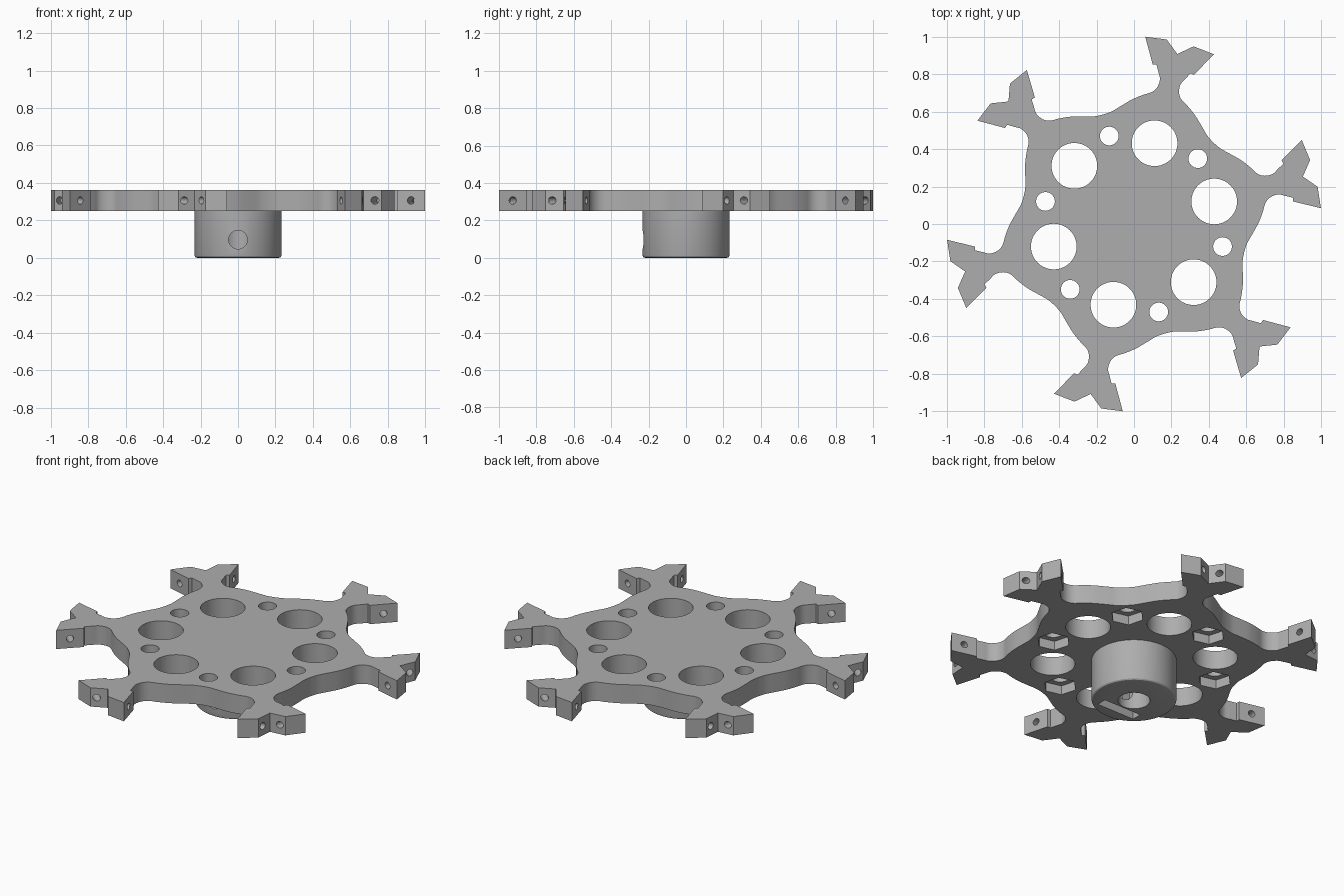
import bpy, bmesh, math
from mathutils import Vector, Matrix

cube = bpy.data.objects.get("Cube")
if cube:
    bpy.data.objects.remove(cube, do_unlink=True)

ARMS = 6
AXIS = math.radians(75.7)      # direction of the first arm
BOTTOM, TOP = 0.25, 0.363      # plate heights

grey = bpy.data.materials.new("grey_plastic")
grey.use_nodes = True
colour = (0.42, 0.42, 0.42, 1)
grey.diffuse_color = colour
grey.node_tree.nodes["Principled BSDF"].inputs["Base Color"].default_value = colour


def make_object(name, bm):
    bmesh.ops.recalc_face_normals(bm, faces=bm.faces)
    mesh = bpy.data.meshes.new(name)
    bm.to_mesh(mesh)
    bm.free()
    mesh.materials.append(grey)
    obj = bpy.data.objects.new(name, mesh)
    bpy.context.collection.objects.link(obj)
    return obj


def prism(name, radius, depth, matrix, sides=48):
    bm = bmesh.new()
    bmesh.ops.create_cone(bm, cap_ends=True, segments=sides, radius1=radius,
                          radius2=radius, depth=depth, matrix=matrix)
    return make_object(name, bm)


def cut(target, cutters):
    for cutter in cutters:
        cutter.hide_render = True
        mod = target.modifiers.new("cut", "BOOLEAN")
        mod.operation = "DIFFERENCE"
        mod.solver = "EXACT"
        mod.object = cutter
    bpy.ops.object.select_all(action="DESELECT")
    bpy.context.view_layer.objects.active = target
    target.select_set(True)
    for mod in list(target.modifiers):
        bpy.ops.object.modifier_apply(modifier=mod.name)
    for cutter in cutters:
        bpy.data.objects.remove(cutter, do_unlink=True)
    bpy.ops.object.shade_smooth_by_angle(angle=math.radians(25))


def smooth_path(points, steps=4):
    # Catmull-Rom curve through the points
    p = [Vector(q) for q in points]
    p = [p[0]] + p + [p[-1]]
    path = []
    for a, b, c, d in zip(p, p[1:], p[2:], p[3:]):
        for i in range(steps):
            t = i / steps
            path.append(0.5 * (2 * b + (c - a) * t + (2 * a - 5 * b + 4 * c - d) * t * t
                               + (3 * b - a - 3 * c + d) * t ** 3))
    return path + [p[-1]]


# Half of one arm: rim curve from mid gap to the neck, then the forked tip
rim = smooth_path([(.526, .304), (.553, .264), (.595, .222), (.644, .172), (.681, .122),
                   (.708, .08), (.742, .059), (.785, .057), (.82, .075), (.855, .094)])
fork = [Vector(q) for q in [(.851, .114), (.984, .189), (.998, .074)]]
half = rim + fork
mirrored = [Vector((p.x, -p.y)) for p in half]
arm = mirrored[1:] + [Vector((.937, 0))] + half[::-1]

# Plate
bm = bmesh.new()
outline = []
for k in range(ARMS):
    turn = Matrix.Rotation(AXIS + k * math.tau / ARMS, 2)
    outline += [turn @ p for p in arm]
face = bm.faces.new([bm.verts.new((p.x, p.y, BOTTOM)) for p in outline])
grown = bmesh.ops.extrude_face_region(bm, geom=[face])["geom"]
bmesh.ops.translate(bm, vec=(0, 0, TOP - BOTTOM),
                    verts=[v for v in grown if isinstance(v, bmesh.types.BMVert)])
plate = make_object("spoked_plate", bm)

# Lightening holes, bolt holes with hexagonal nut pockets, and tip pin holes
mid = (BOTTOM + TOP) / 2
cutters = []
for k in range(ARMS):
    spin = Matrix.Rotation(AXIS + k * math.tau / ARMS, 4, "Z")
    between = spin @ Matrix.Rotation(math.pi / ARMS, 4, "Z")
    cutters.append(prism("large_hole", .122, .4, spin @ Matrix.Translation((.445, 0, mid))))
    bolt = between @ Matrix.Translation((.488, 0, mid))
    cutters.append(prism("bolt_hole", .05, .4, bolt, 32))
    pocket = between @ Matrix.Translation((.488, 0, BOTTOM)) @ Matrix.Rotation(math.pi / 2, 4, "Z")
    cutters.append(prism("nut_pocket", .093, .11, pocket, 6))
    for side in (1, -1):
        direction = Vector((.49, -.87 * side, 0))
        aim = direction.to_track_quat("Z", "Y").to_matrix().to_4x4()
        place = Matrix.Translation((.946, .1 * side, mid))
        cutters.append(prism("pin_hole", .02, .19, spin @ place @ aim, 16))
cut(plate, cutters)

# Hub with a bevelled lower rim
bm = bmesh.new()
bmesh.ops.create_cone(bm, cap_ends=True, segments=96, radius1=.232, radius2=.232,
                      depth=BOTTOM, matrix=Matrix.Translation((0, 0, BOTTOM / 2)))
lower = [e for e in bm.edges if all(v.co.z < .01 for v in e.verts)]
bmesh.ops.bevel(bm, geom=lower, offset=.013, segments=3, profile=.5, affect="EDGES")
hub = make_object("hub", bm)

# Shaft bore, set screw hole and nut slot
bore = prism("bore", .087, 1, Matrix.Translation((0, 0, BOTTOM / 2)))
screw = prism("screw_hole", .05, .3,
              Matrix.Translation((0, -.2, .097)) @ Matrix.Rotation(math.pi / 2, 4, "X"), 32)
bm = bmesh.new()
bmesh.ops.create_cube(bm, size=1, matrix=Matrix.Translation((0, -.127, .07))
                      @ Matrix.Diagonal((.25, .06, .24, 1)))
slot = make_object("nut_slot", bm)
cut(hub, [bore, screw, slot])
